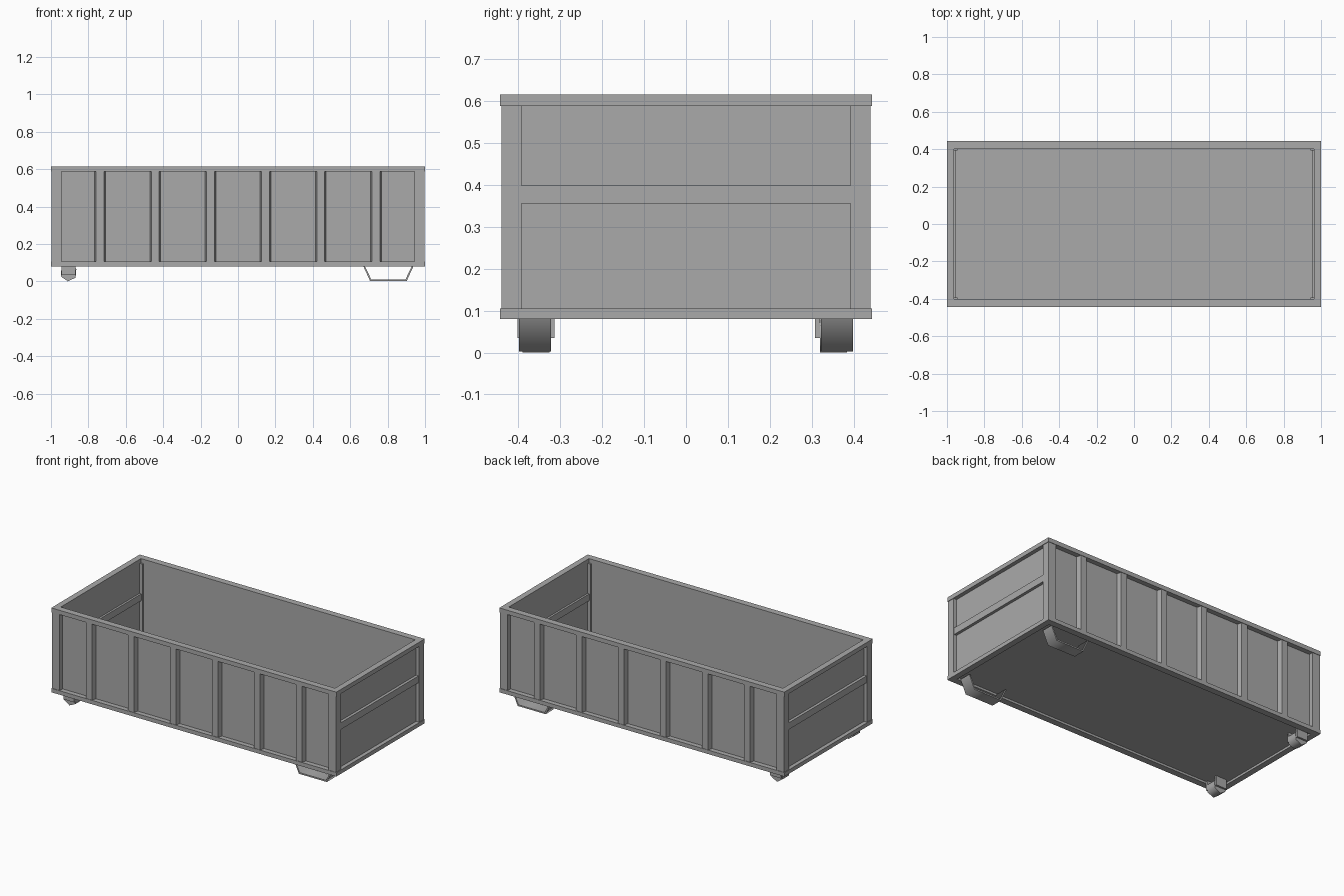
import bpy, bmesh, math

if "Cube" in bpy.data.objects:
    bpy.data.objects.remove(bpy.data.objects["Cube"])

steel = bpy.data.materials.new("grey_steel")
grey = (0.4, 0.4, 0.4, 1)
steel.diffuse_color = grey
steel.use_nodes = True
steel.node_tree.nodes["Principled BSDF"].inputs["Base Color"].default_value = grey

L, W = 1.0, 0.443              # half length and half width
Z0, Z1, Z2, Z3 = 0.08, 0.105, 0.588, 0.615   # lower and upper rail heights


def finish(name, bm, smooth=None):
    bmesh.ops.recalc_face_normals(bm, faces=bm.faces)
    mesh = bpy.data.meshes.new(name)
    bm.to_mesh(mesh)
    bm.free()
    mesh.materials.append(steel)
    ob = bpy.data.objects.new(name, mesh)
    bpy.context.collection.objects.link(ob)
    if smooth:
        bpy.ops.object.select_all(action='DESELECT')
        ob.select_set(True)
        bpy.context.view_layer.objects.active = ob
        bpy.ops.object.shade_smooth_by_angle(angle=math.radians(smooth))
    return ob


def box(name, x, y, z):
    bm = bmesh.new()
    bmesh.ops.create_cube(bm, size=1)
    for v in bm.verts:
        v.co = [(a + b) / 2 + c * (b - a) for (a, b), c in zip((x, y, z), v.co)]
    return finish(name, bm)


def prism(name, outline, start, end, place, smooth=None):
    """Extrude a 2D outline from start to end; place maps (u, v, depth) to xyz."""
    bm = bmesh.new()
    a, b = [[bm.verts.new(place(u, v, d)) for u, v in outline] for d in (start, end)]
    n = len(outline)
    bm.faces.new(a)
    bm.faces.new(b)
    for i in range(n):
        j = (i + 1) % n
        bm.faces.new((a[i], a[j], b[j], b[i]))
    return finish(name, bm, smooth)


def frame(name, z0, z1, inner_x, inner_y):
    """Rectangular rail ring around the body."""
    bm = bmesh.new()
    signs = [(-1, -1), (1, -1), (1, 1), (-1, 1)]
    rings = [[bm.verts.new((sx * x, sy * y, z)) for sx, sy in signs]
             for x, y, z in ((L, W, z0), (L, W, z1), (inner_x, inner_y, z1), (inner_x, inner_y, z0))]
    for r in range(4):
        a, b = rings[r], rings[(r + 1) % 4]
        for i in range(4):
            j = (i + 1) % 4
            bm.faces.new((a[i], a[j], b[j], b[i]))
    finish(name, bm)


# Body: rails, floor and walls
frame("bottom_rail", Z0, Z1, 0.962, 0.402)
frame("top_rail", Z2, Z3, 0.962, 0.402)
box("floor", (-0.98, 0.98), (-0.42, 0.42), (0.094, 0.104))


def span(s, a, b):
    return tuple(sorted((s * a, s * b)))


for s, side in ((-1, "front"), (1, "back")):
    box(side + "_wall", (-0.97, 0.97), span(s, 0.402, 0.412), (Z1 - 0.005, Z2 + 0.005))
    # Tapered upright ribs
    for i in range(6):
        cx = (i - 2.5) * 0.295
        rib = [(cx - 0.03, 0.408), (cx + 0.03, 0.408), (cx + 0.021, 0.44), (cx - 0.021, 0.44)]
        prism(f"{side}_rib_{i + 1}", rib, Z1, Z2, lambda u, v, d: (u, s * v, d))

for s, end in ((-1, "right"), (1, "left")):
    box(end + "_wall", span(s, 0.965, 0.975), (-0.41, 0.41), (Z1 - 0.005, Z2 + 0.005))
    box(end + "_cross_rail", span(s, 0.952, 0.993), (-0.4, 0.4), (0.355, 0.398))
    for t, side in ((-1, "front"), (1, "back")):
        y_span = span(t, 0.392, 0.44)
        box(f"{end}_{side}_post", span(s, 0.943, 0.996), y_span, (Z1, Z2))

# Bent plate skids under the left end
skid = [(0.668, 0.085), (0.706, 0.002), (0.902, 0.002), (0.94, 0.085),
        (0.931, 0.085), (0.896, 0.011), (0.712, 0.011), (0.677, 0.085)]
for t, side in ((-1, "front"), (1, "back")):
    bm_place = lambda u, v, d: (u, t * d, v)
    prism(side + "_skid", skid, 0.322, 0.398, bm_place, 70)

# Six-sided rollers with fork plates under the right end
roller = [(-0.906 + 0.046 * math.cos(math.radians(25 + 60 * k)),
           0.046 + 0.046 * math.sin(math.radians(25 + 60 * k))) for k in range(6)]
for y0, side in ((-0.402, "front"), (0.308, "back")):
    prism(side + "_roller", roller, y0 + 0.012, y0 + 0.076, lambda u, v, d: (u, d, v), 65)
    for k, off in enumerate((0, 0.076)):
        box(f"{side}_fork_plate_{k + 1}", (-0.944, -0.868),
            (y0 + off, y0 + off + 0.012), (0.035, 0.095))
